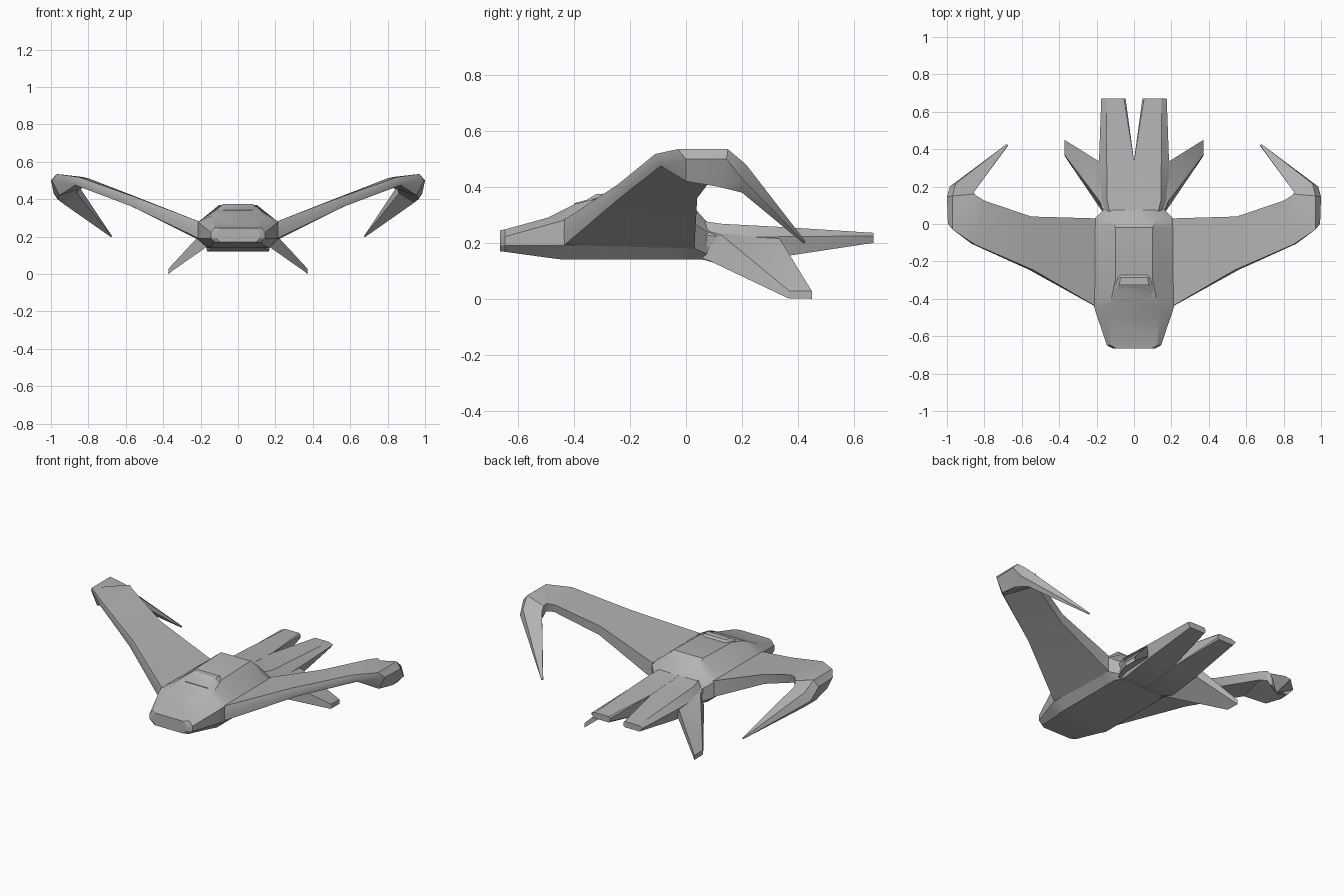
import bpy, bmesh
from mathutils import Vector

# Dark grey hull paint
paint = bpy.data.materials.new("hull_grey")
paint.diffuse_color = (0.45, 0.45, 0.45, 1.0)


def loft(name, rings, mirror=False):
    """Skin a list of equal-length point rings, cap both ends."""
    bm = bmesh.new()
    loops = [[bm.verts.new(Vector(p)) for p in r] for r in rings]
    for a, b in zip(loops, loops[1:]):
        n = len(a)
        for i in range(n):
            j = (i + 1) % n
            bm.faces.new((a[i], a[j], b[j], b[i]))
    bm.faces.new(loops[0])
    bm.faces.new(loops[-1])
    if mirror:
        geom = bm.verts[:] + bm.edges[:] + bm.faces[:]
        bmesh.ops.mirror(bm, geom=geom, axis='X', merge_dist=-1)
    bmesh.ops.recalc_face_normals(bm, faces=bm.faces)
    me = bpy.data.meshes.new(name)
    bm.to_mesh(me)
    bm.free()
    me.materials.append(paint)
    ob = bpy.data.objects.new(name, me)
    bpy.context.collection.objects.link(ob)
    bpy.context.view_layer.objects.active = ob
    ob.select_set(True)
    bpy.ops.object.shade_smooth_by_angle(angle=0.5)
    ob.select_set(False)
    return ob


def hull_ring(y, bx, bz, sx, sl, su, tx, tz):
    """Symmetric octagonal section across the body."""
    half = [(bx, bz), (sx, sl), (sx, su), (tx, tz)]
    return [(x, y, z) for x, z in half] + [(-x, y, z) for x, z in reversed(half)]


# Main fuselage: nose, cockpit slope, humped back, neck
loft("fuselage", [hull_ring(*s) for s in (
    (-0.665, 0.095, 0.17, 0.115, 0.19, 0.222, 0.095, 0.245),
    (-0.648, 0.12, 0.168, 0.145, 0.19, 0.222, 0.125, 0.248),
    (-0.495, 0.150, 0.147, 0.197, 0.19, 0.265, 0.135, 0.29),
    (-0.44, 0.165, 0.14, 0.215, 0.19, 0.28, 0.128, 0.318),
    (-0.395, 0.165, 0.14, 0.214, 0.19, 0.28, 0.12, 0.34),
    (-0.30, 0.165, 0.14, 0.212, 0.19, 0.28, 0.10, 0.362),
    (-0.02, 0.165, 0.14, 0.21, 0.185, 0.28, 0.10, 0.37),
    (0.03, 0.165, 0.14, 0.21, 0.18, 0.27, 0.115, 0.325),
    (0.075, 0.14, 0.14, 0.165, 0.16, 0.24, 0.12, 0.275),
    (0.13, 0.13, 0.125, 0.15, 0.16, 0.23, 0.11, 0.262))])

# Raised cockpit window hood
loft("cockpit_window", [hull_ring(*s) for s in (
    (-0.398, 0.06, 0.31, 0.085, 0.32, 0.335, 0.075, 0.342),
    (-0.355, 0.08, 0.31, 0.106, 0.33, 0.348, 0.092, 0.354),
    (-0.32, 0.07, 0.31, 0.096, 0.33, 0.360, 0.078, 0.375),
    (-0.285, 0.06, 0.31, 0.09, 0.33, 0.358, 0.072, 0.374),
    (-0.27, 0.06, 0.31, 0.08, 0.33, 0.350, 0.07, 0.36))])


def boom_ring(y, xi, xo, zb, zm, zt, ci):
    """Half-tail section: flat top and bottom, bevelled outer side, inner bevel ci."""
    w = (xo - xi) * 0.22
    return [(xi, y, zb + ci), (xi + ci, y, zb), (xo - 0.02, y, zb), (xo, y, zm),
            (xo - w, y, zt), (xi + ci, y, zt), (xi, y, zt - ci)]


# Forked tail booms, joined in the middle ahead of the notch
loft("tail_booms", [boom_ring(*s) for s in (
    (0.06, 0.0, 0.165, 0.14, 0.23, 0.278, 0.0005),
    (0.13, 0.0, 0.185, 0.12, 0.22, 0.268, 0.0005),
    (0.34, 0.0, 0.187, 0.15, 0.222, 0.257, 0.0005),
    (0.67, 0.045, 0.175, 0.20, 0.225, 0.236, 0.009))], mirror=True)

# Lower tail fins
loft("tail_fins", [
    [(0.13, 0.03, 0.15), (0.155, 0.07, 0.245), (0.14, 0.32, 0.235), (0.13, 0.30, 0.155)],
    [(0.175, 0.075, 0.14), (0.19, 0.13, 0.225), (0.187, 0.335, 0.215), (0.18, 0.33, 0.155)],
    [(0.372, 0.365, 0.002), (0.372, 0.37, 0.028), (0.372, 0.45, 0.028), (0.372, 0.45, 0.0)],
], mirror=True)

# Swept wings whose tips bend back into hooked claws
# ring order: leading top, trailing top, trailing bottom, leading bottom, leading middle
loft("wings", [
    [(0.205, -0.44, 0.28), (0.205, 0.03, 0.28), (0.205, 0.03, 0.18), (0.205, -0.44, 0.188), (0.205, -0.442, 0.235)],
    [(0.54, -0.245, 0.408), (0.55, 0.04, 0.415), (0.56, 0.04, 0.36), (0.57, -0.235, 0.362), (0.56, -0.245, 0.385)],
    [(0.85, -0.11, 0.518), (0.80, 0.125, 0.512), (0.81, 0.12, 0.465), (0.87, -0.09, 0.475), (0.87, -0.105, 0.495)],
    [(0.97, -0.03, 0.535), (0.84, 0.15, 0.52), (0.85, 0.14, 0.465), (0.955, 0.0, 0.42), (0.995, 0.0, 0.50)],
    [(0.97, 0.15, 0.535), (0.853, 0.16, 0.505), (0.86, 0.15, 0.435), (0.965, 0.12, 0.40), (1.0, 0.145, 0.50)],
    [(0.955, 0.215, 0.48), (0.855, 0.172, 0.475), (0.86, 0.165, 0.43), (0.94, 0.20, 0.38), (0.985, 0.20, 0.43)],
    [(0.682, 0.427, 0.206), (0.674, 0.422, 0.204), (0.674, 0.418, 0.2), (0.68, 0.42, 0.198), (0.683, 0.425, 0.2)],
], mirror=True)
